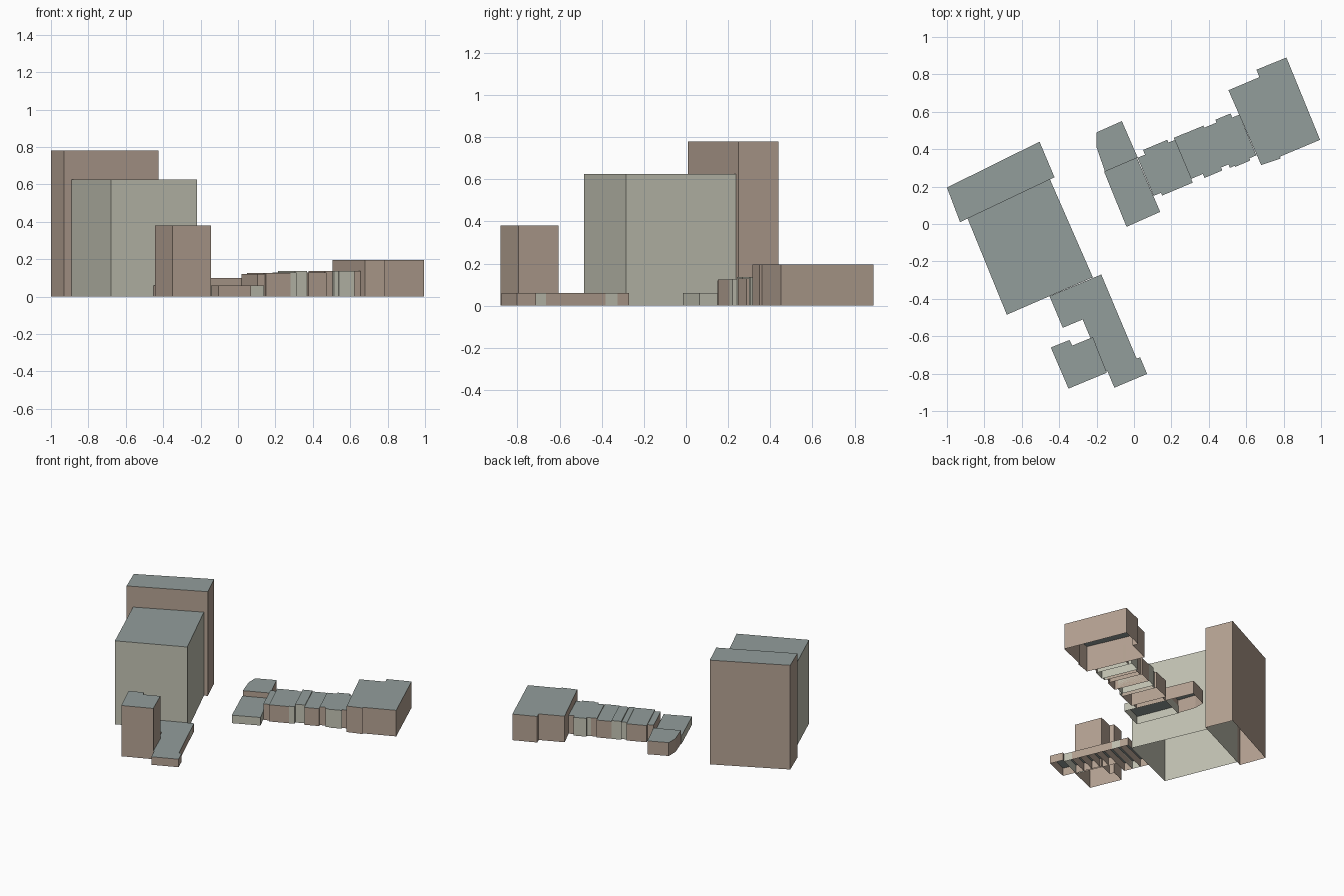
import bpy
import bmesh
from math import cos, sin, radians

cube = bpy.data.objects.get("Cube")
if cube:
    bpy.data.objects.remove(cube, do_unlink=True)


def make_material(name, color):
    mat = bpy.data.materials.new(name)
    mat.use_nodes = True
    mat.diffuse_color = (*color, 1)
    mat.node_tree.nodes["Principled BSDF"].inputs["Base Color"].default_value = (*color, 1)
    return mat


tan = make_material("tan_wall", (0.46, 0.36, 0.29))
pale = make_material("pale_green_wall", (0.54, 0.54, 0.45))
slate = make_material("slate_roof", (0.29, 0.34, 0.33))


def building(name, outline, height, wall):
    """Open-bottomed block: walls around the outline and a flat roof."""
    area = sum(a[0] * b[1] - b[0] * a[1]
               for a, b in zip(outline, outline[1:] + outline[:1]))
    if area < 0:
        outline = outline[::-1]
    bm = bmesh.new()
    low = [bm.verts.new((x, y, 0)) for x, y in outline]
    top = [bm.verts.new((x, y, height)) for x, y in outline]
    count = len(outline)
    for i in range(count):
        j = (i + 1) % count
        bm.faces.new((low[i], low[j], top[j], top[i]))
    roof = bm.faces.new(top)
    roof.material_index = 1
    mesh = bpy.data.meshes.new(name)
    bm.to_mesh(mesh)
    bm.free()
    mesh.materials.append(wall)
    mesh.materials.append(slate)
    obj = bpy.data.objects.new(name, mesh)
    bpy.context.collection.objects.link(obj)
    return obj


# Street grid shared by the terraced rows
ANGLE = radians(22.8)


def street_rect(origin, along, across):
    """Rectangle on the turned street grid, as four plan points."""
    corners = [(along[0], across[0]), (along[1], across[0]),
               (along[1], across[1]), (along[0], across[1])]
    return [(origin[0] + u * cos(ANGLE) - v * sin(ANGLE),
             origin[1] + u * sin(ANGLE) + v * cos(ANGLE)) for u, v in corners]


# Tall blocks
building("tall_slab", [(-1, .195), (-.505, .44), (-.425, .25), (-.93, .01)], .78, tan)
building("main_block", [(-.89, .03), (-.45, .24), (-.22, -.285), (-.68, -.485)], .625, pale)
building("corner_tower", [(-.445, -.66), (-.345, -.62), (-.33, -.65),
                          (-.22, -.605), (-.145, -.795), (-.35, -.88)], .38, tan)

# Low terrace: equal units, the first three deeper than the rest
row_start = (-.175, -.27)
unit = .061
for i in range(8):
    depth = .30 if i < 3 else .185
    wall = pale if i in (1, 7) else tan
    building(f"low_terrace_unit_{i + 1}",
             street_rect(row_start, (-depth, 0), (-unit * (i + 1), -unit * i)), .06, wall)
building("low_terrace_end", street_rect(row_start, (-.17, .02), (-.585, -.488)), .06, tan)

# Small pair of houses at the middle
building("middle_low_house", [(-.16, .28), (.015, .355), (.14, .065), (-.04, -.015)], .06, pale)
building("middle_back_house", [(-.2, .49), (-.065, .55), (.02, .355),
                               (-.155, .28), (-.2, .41)], .1, tan)

# Stepped terrace: start, end, front, back, height, wall
steps = [
    (.155, .198, .098, .319, .12, tan),
    (.198, .338, .082, .346, .125, tan),
    (.338, .375, .082, .33, .128, pale),
    (.375, .443, .104, .342, .137, pale),
    (.443, .546, .081, .341, .13, tan),
    (.546, .589, .098, .329, .137, tan),
    (.589, .617, .078, .329, .137, pale),
    (.617, .705, .072, .345, .137, pale),
    (.705, .745, .085, .321, .137, tan),
]
for i, (start, end, front, back, height, wall) in enumerate(steps):
    building(f"stepped_terrace_unit_{i + 1}",
             street_rect((0, 0), (start, end), (front, back)), height, wall)

# Wide hall at the end of the stepped terrace
building("wide_hall", [(.505, .715), (.67, .785), (.655, .825), (.815, .89), (.995, .45),
                       (.78, .36), (.785, .35), (.68, .315)], .195, tan)
